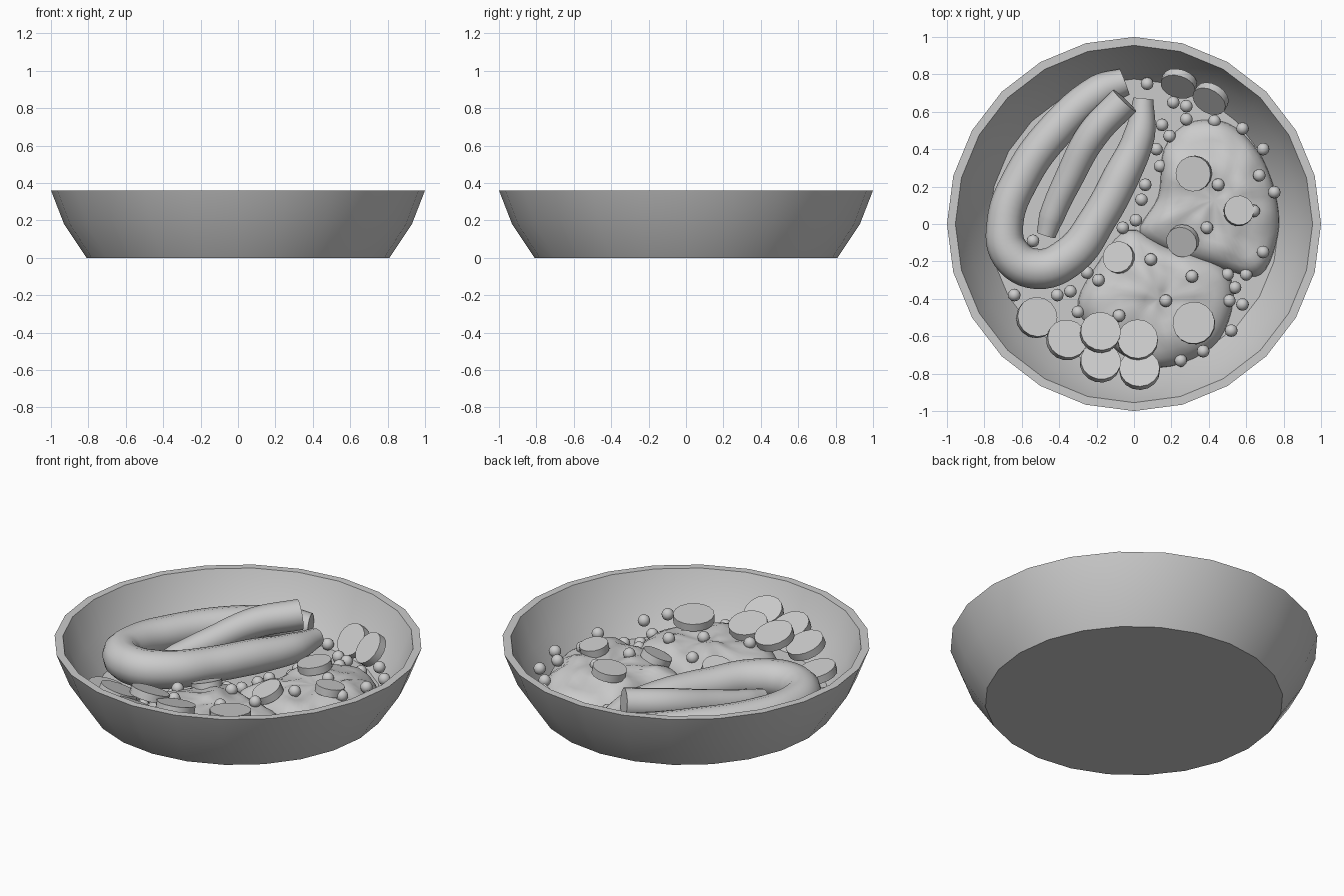
import bpy, bmesh, math
from mathutils import Vector, noise
from mathutils.bvhtree import BVHTree

if "Cube" in bpy.data.objects:
    bpy.data.objects.remove(bpy.data.objects["Cube"])

FLOOR = 0.045


def finish(name, bm, angle=40):
    bmesh.ops.recalc_face_normals(bm, faces=bm.faces)
    me = bpy.data.meshes.new(name)
    bm.to_mesh(me)
    bm.free()
    ob = bpy.data.objects.new(name, me)
    bpy.context.collection.objects.link(ob)
    bpy.ops.object.select_all(action='DESELECT')
    ob.select_set(True)
    bpy.context.view_layer.objects.active = ob
    bpy.ops.object.shade_smooth_by_angle(angle=math.radians(angle))
    return ob


# Bowl: lathed profile, closed at the centre with flat discs
def bowl():
    prof = [(0.81, 0), (0.93, 0.18), (1.0, 0.36), (0.955, 0.36), (0.885, 0.19), (0.775, FLOOR)]
    n, bm = 24, bmesh.new()
    rings = [[bm.verts.new((r * math.cos(2 * math.pi * i / n), r * math.sin(2 * math.pi * i / n), z))
              for i in range(n)] for r, z in prof]
    for a, b in zip(rings, rings[1:]):
        for i in range(n):
            j = (i + 1) % n
            bm.faces.new((a[i], a[j], b[j], b[i]))
    bm.faces.new(rings[0])
    bm.faces.new(rings[-1])
    return finish("bowl", bm, 30)


# Sausages: round tubes along smooth paths with flat cut ends
def sausage(name, pts, radius):
    cu = bpy.data.curves.new(name, 'CURVE')
    cu.dimensions = '3D'
    cu.bevel_depth = radius
    cu.bevel_resolution = 4
    cu.use_fill_caps = True
    cu.resolution_u = 6
    sp = cu.splines.new('BEZIER')
    sp.bezier_points.add(len(pts) - 1)
    for bp, (x, y, z, r) in zip(sp.bezier_points, pts):
        bp.co = (x, y, z)
        bp.radius = r
        bp.handle_left_type = bp.handle_right_type = 'AUTO'
    ob = bpy.data.objects.new(name + "_path", cu)
    bpy.context.collection.objects.link(ob)
    bpy.context.view_layer.update()
    me = bpy.data.meshes.new_from_object(ob.evaluated_get(bpy.context.evaluated_depsgraph_get()))
    bpy.data.objects.remove(ob)
    bm = bmesh.new()
    bm.from_mesh(me)
    finish(name, bm)


# Mash: lumpy mound grown from a closed outline
def mash(name, outline, centre, height, seed):
    pts, c, ring = [Vector(p) for p in outline], Vector(centre), []
    n, steps = len(pts), 5
    for i in range(n):
        p0, p1, p2, p3 = (pts[(i + k) % n] for k in (-1, 0, 1, 2))
        for s in range(steps):
            t = s / steps
            ring.append(0.5 * (2 * p1 + (p2 - p0) * t + (2 * p0 - 5 * p1 + 4 * p2 - p3) * t * t
                               + (3 * p1 - p0 - 3 * p2 + p3) * t ** 3))
    bm = bmesh.new()
    loops = []
    for f in (1, 0.985, 0.94, 0.86, 0.75, 0.62, 0.48, 0.33, 0.17):
        loop = []
        for p in ring:
            q = c + (p - c) * f
            lump = noise.noise(Vector((q.x * 6, q.y * 6, seed))) * 0.035
            lump += noise.noise(Vector((q.x * 13, q.y * 13, seed + 5))) * 0.02
            z = FLOOR + (height + lump) * math.sqrt(max(0, 1 - f ** 4)) - 0.005
            loop.append(bm.verts.new((q.x, q.y, z)))
        loops.append(loop)
    m = len(ring)
    for a, b in zip(loops, loops[1:]):
        for i in range(m):
            bm.faces.new((a[i], a[(i + 1) % m], b[(i + 1) % m], b[i]))
    top = bm.verts.new((c.x, c.y, sum(v.co.z for v in loops[-1]) / m))
    for i in range(m):
        bm.faces.new((loops[-1][i], loops[-1][(i + 1) % m], top))
    bm.faces.new(loops[0])
    return finish(name, bm, 60)


# Carrot slices: thin discs tilted towards a heading
def slice_disc(name, x, y, z, r, tilt, heading):
    bm = bmesh.new()
    bmesh.ops.create_cone(bm, cap_ends=True, segments=16, radius1=r, radius2=r, depth=0.045)
    ob = finish(name, bm)
    ob.location = (x, y, z)
    ob.rotation_euler = (0, math.radians(tilt), math.radians(heading))


bowl()

sausage("sausage_loop", [
    (-0.05, 0.76, 0.15, 0.75), (-0.18, 0.71, 0.155, 0.95), (-0.42, 0.50, 0.165, 1), (-0.60, 0.25, 0.165, 1),
    (-0.69, 0.0, 0.17, 1), (-0.66, -0.16, 0.17, 1.08), (-0.52, -0.24, 0.17, 1.1), (-0.34, -0.17, 0.17, 1.08),
    (-0.19, 0.03, 0.165, 1), (-0.07, 0.25, 0.16, 1), (0.03, 0.48, 0.15, 0.85), (0.05, 0.67, 0.145, 0.55)], 0.098)
sausage("sausage_middle", [
    (-0.47, -0.06, 0.13, 0.6), (-0.44, 0.04, 0.14, 0.8), (-0.35, 0.24, 0.18, 0.9),
    (-0.22, 0.48, 0.235, 1), (-0.05, 0.66, 0.26, 1)], 0.085)

mounds = [
    mash("mash_back", [(0.03, -0.05), (0.13, 0.15), (0.16, 0.4), (0.29, 0.54), (0.5, 0.54), (0.67, 0.38),
                       (0.76, 0.15), (0.77, -0.06), (0.68, -0.27), (0.5, -0.25), (0.25, -0.17)],
         (0.43, 0.13), 0.135, 1.0),
    mash("mash_front", [(-0.3, -0.45), (-0.2, -0.22), (-0.03, -0.03), (0.18, -0.12), (0.47, -0.22),
                        (0.53, -0.42), (0.42, -0.66), (0.14, -0.77), (-0.12, -0.66)],
         (0.13, -0.4), 0.14, 7.0)]

slices = [
    (0.32, 0.27, 0.205, 0.095, 10, 200), (0.56, 0.07, 0.205, 0.08, 10, 60),
    (0.26, -0.09, 0.165, 0.085, 25, 230), (-0.08, -0.18, 0.15, 0.085, 20, 150),
    (0.32, -0.53, 0.22, 0.113, 6, 120)]
for x, y, z, tilt in [(-0.52, -0.5, 0.13, 15), (-0.36, -0.62, 0.2, 22), (-0.18, -0.58, 0.225, 20),
                      (-0.18, -0.74, 0.21, 24), (0.02, -0.62, 0.215, 15), (0.03, -0.78, 0.23, 25),
                      (0.24, 0.75, 0.145, 52), (0.41, 0.67, 0.17, 50)]:
    slices.append((x, y, z, 0.108 if y < 0 else 0.096, tilt, math.degrees(math.atan2(-y, -x))))
for i, s in enumerate(slices):
    slice_disc(f"carrot_slice_{i + 1}", *s)

# Peas: dropped onto the mash or the bowl floor
peas = [(0.07, 0.75), (0.21, 0.65), (0.28, 0.63), (0.28, 0.56), (0.43, 0.55), (0.15, 0.53), (0.19, 0.47),
        (0.12, 0.4), (0.14, 0.31), (0.06, 0.21), (0.04, 0.13), (0.01, 0.02), (-0.06, -0.02), (0.58, 0.51),
        (0.69, 0.4), (0.67, 0.26), (0.75, 0.17), (0.45, 0.21), (0.64, 0.07), (0.39, -0.02), (0.69, -0.15),
        (0.6, -0.27), (0.5, -0.27), (0.54, -0.34), (0.51, -0.41), (0.58, -0.43), (0.52, -0.57), (0.37, -0.68),
        (0.25, -0.73), (0.31, -0.28), (0.17, -0.41), (0.09, -0.19), (-0.08, -0.49), (-0.19, -0.3),
        (-0.25, -0.26), (-0.34, -0.36), (-0.41, -0.38), (-0.3, -0.47), (-0.64, -0.38), (-0.54, -0.09)]
dg = bpy.context.evaluated_depsgraph_get()
trees = [BVHTree.FromObject(o, dg) for o in mounds]
for i, (x, y) in enumerate(peas):
    z = 0.17 if x > 0.3 and math.hypot(x, y) > 0.7 else FLOOR + 0.035
    for t in trees:
        hit = t.ray_cast(Vector((x, y, 1)), Vector((0, 0, -1)))[0]
        if hit:
            z = max(z, hit.z + 0.015)
    bm = bmesh.new()
    bmesh.ops.create_uvsphere(bm, u_segments=12, v_segments=8, radius=0.034)
    finish(f"pea_{i + 1}", bm, 60).location = (x, y, z)
